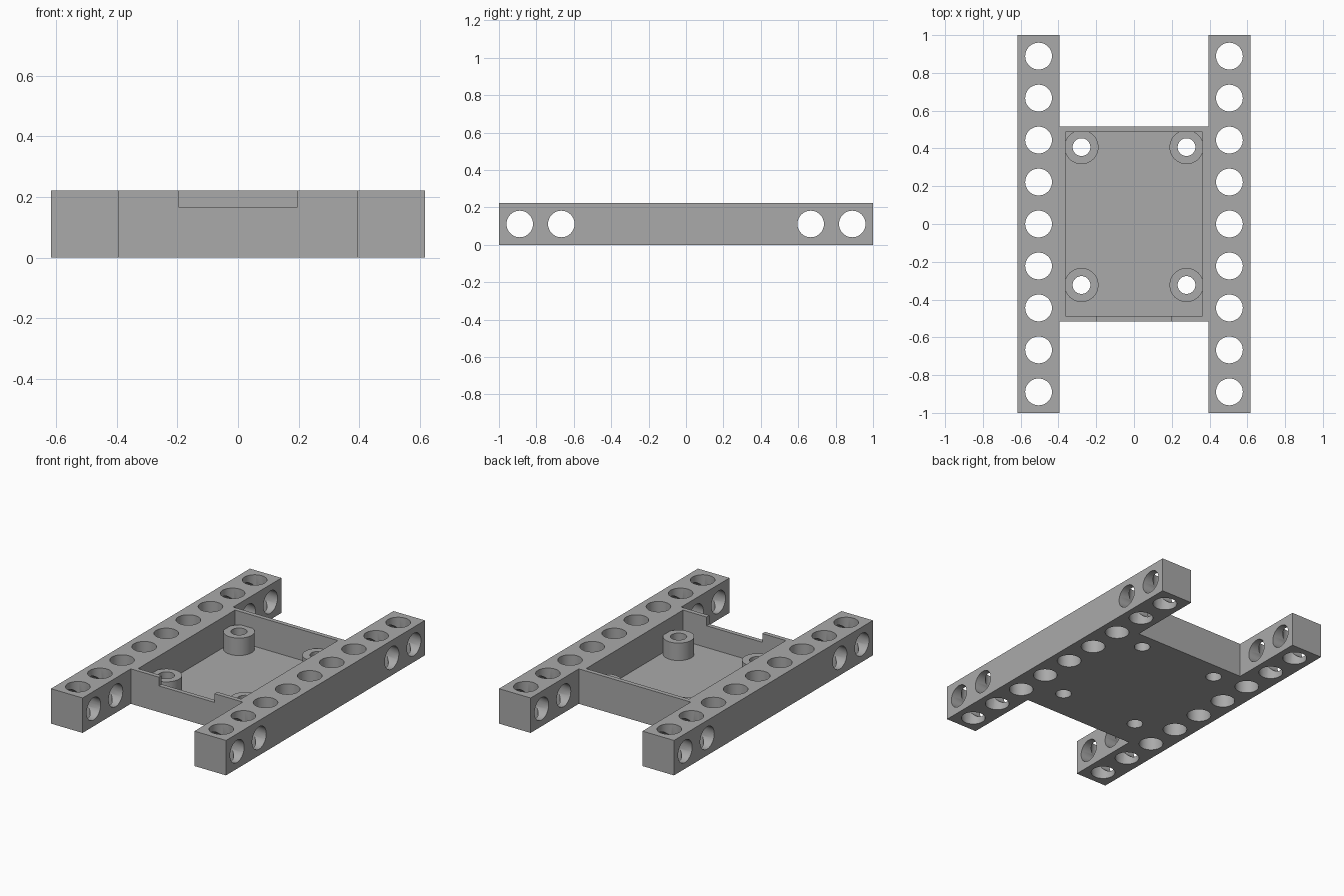
import bpy, bmesh, math
from mathutils import Matrix, Vector

if "Cube" in bpy.data.objects:
    bpy.data.objects.remove(bpy.data.objects["Cube"], do_unlink=True)

# Main dimensions, based on a regular hole pitch
PITCH = 2 / 9
HALF_X, BEAM_IN, TRAY_Y = 0.616, 0.394, 0.515
WALL, POST_TOP = 0.028, 0.139
HOLE_R, POST_R, SCREW_R = 0.071, 0.09, 0.047
BEAM_X = (HALF_X + BEAM_IN) / 2
POSTS = {"back": 0.407, "front": -0.323}
SIDES = {"left": 1, "right": -1}

grey = bpy.data.materials.new("plain grey")
grey.use_nodes = True
colour = (0.4, 0.4, 0.4, 1)
grey.diffuse_color = colour
grey.node_tree.nodes["Principled BSDF"].inputs["Base Color"].default_value = colour


def make_object(name, bm):
    bmesh.ops.recalc_face_normals(bm, faces=bm.faces)
    mesh = bpy.data.meshes.new(name)
    bm.to_mesh(mesh)
    bm.free()
    mesh.materials.append(grey)
    obj = bpy.data.objects.new(name, mesh)
    bpy.context.collection.objects.link(obj)
    return obj


def add_cylinder(bm, centre, radius, depth, axis="Z"):
    turn = Matrix.Rotation(math.pi / 2, 4, "Y") if axis == "X" else Matrix()
    bmesh.ops.create_cone(bm, cap_ends=True, segments=48, radius1=radius, radius2=radius,
                          depth=depth, matrix=Matrix.Translation(centre) @ turn)


def add_box(bm, low, high):
    low, high = Vector(low), Vector(high)
    bmesh.ops.create_cube(bm, size=1, matrix=Matrix.Translation((low + high) / 2)
                          @ Matrix.Diagonal((*(high - low), 1)))


def select_only(obj):
    bpy.ops.object.select_all(action="DESELECT")
    obj.select_set(True)
    bpy.context.view_layer.objects.active = obj


def cut(obj, bm):
    cutter = make_object("cutter", bm)
    cutter.hide_render = True
    mod = obj.modifiers.new("cut", "BOOLEAN")
    mod.operation, mod.solver, mod.object = "DIFFERENCE", "EXACT", cutter
    select_only(obj)
    bpy.ops.object.modifier_apply(modifier=mod.name)
    bpy.data.objects.remove(cutter, do_unlink=True)


def smooth(obj):
    select_only(obj)
    bpy.ops.object.shade_smooth_by_angle(angle=math.radians(30))


# Frame: two long beams joined by a central tray, as one H outline
quarter = [(HALF_X, 1), (BEAM_IN, 1), (BEAM_IN, TRAY_Y)]
top = quarter + [(-x, y) for x, y in reversed(quarter)]
outline = top + [(-x, -y) for x, y in top]
bm = bmesh.new()
face = bm.faces.new([bm.verts.new((x, y, 0)) for x, y in outline])
walls = bmesh.ops.extrude_face_region(bm, geom=[face])["geom"]
bmesh.ops.translate(bm, vec=(0, 0, PITCH),
                    verts=[v for v in walls if isinstance(v, bmesh.types.BMVert)])
frame = make_object("frame", bm)

# Tray pocket
bm = bmesh.new()
add_box(bm, (-0.362, WALL - TRAY_Y, WALL), (0.362, TRAY_Y - WALL, 0.4))
cut(frame, bm)

# Notch in the front wall
bm = bmesh.new()
add_box(bm, (-0.196, -0.6, PITCH * 0.75), (0.196, -0.4, 0.4))
cut(frame, bm)

# Upright holes along the beams and screw holes through the floor
bm = bmesh.new()
for side in SIDES.values():
    for i in range(-4, 5):
        add_cylinder(bm, (side * BEAM_X, i * PITCH, PITCH / 2), HOLE_R, 0.5)
    for y in POSTS.values():
        add_cylinder(bm, (side * 0.278, y, 0), SCREW_R, 0.3)
cut(frame, bm)

# Cross holes near the beam ends
bm = bmesh.new()
for i in (-4, -3, 3, 4):
    add_cylinder(bm, (0, i * PITCH, PITCH / 2), HOLE_R, 2, "X")
cut(frame, bm)
smooth(frame)

# Hollow mounting posts standing on the tray floor
for side_name, side in SIDES.items():
    for end_name, y in POSTS.items():
        centre = (side * 0.278, y, (WALL + POST_TOP) / 2)
        bm = bmesh.new()
        add_cylinder(bm, centre, POST_R, POST_TOP - WALL)
        post = make_object(f"{end_name}_{side_name}_post", bm)
        bm = bmesh.new()
        add_cylinder(bm, centre, SCREW_R, 0.4)
        cut(post, bm)
        smooth(post)
